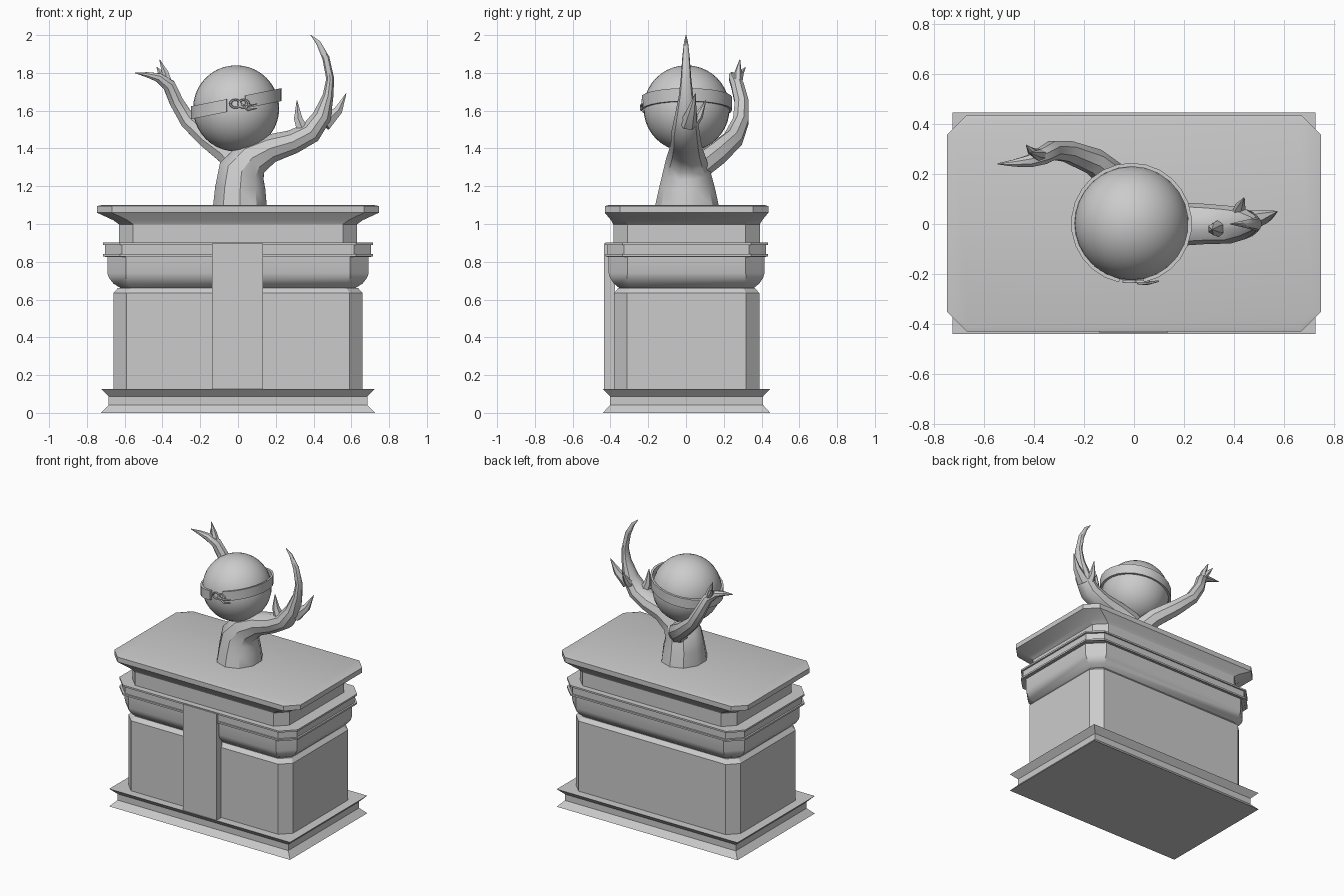
import bpy
import bmesh
import math
from mathutils import Vector

if "Cube" in bpy.data.objects:
    bpy.data.objects.remove(bpy.data.objects["Cube"])

stone = bpy.data.materials.new("grey_stone")
stone.diffuse_color = (0.6, 0.6, 0.6, 1)
stone.use_nodes = True
stone.node_tree.nodes["Principled BSDF"].inputs["Base Color"].default_value = stone.diffuse_color


def finish(ob, angle=30):
    ob.data.materials.append(stone)
    bpy.ops.object.select_all(action='DESELECT')
    ob.select_set(True)
    bpy.context.view_layer.objects.active = ob
    if angle:
        bpy.ops.object.shade_smooth_by_angle(angle=math.radians(angle))
    return ob


def loft(name, rings, angle=30):
    """Skin a list of equal-length rings and cap both ends."""
    bm = bmesh.new()
    vr = [[bm.verts.new(p) for p in r] for r in rings]
    n = len(vr[0])
    for a, b in zip(vr, vr[1:]):
        for i in range(n):
            j = (i + 1) % n
            bm.faces.new((a[i], a[j], b[j], b[i]))
    bm.faces.new(vr[0][::-1])
    bm.faces.new(vr[-1])
    bmesh.ops.recalc_face_normals(bm, faces=bm.faces)
    me = bpy.data.meshes.new(name)
    bm.to_mesh(me)
    bm.free()
    ob = bpy.data.objects.new(name, me)
    bpy.context.collection.objects.link(ob)
    return finish(ob, angle)


def section(z, hx, hy, c=0.0, cy=0.003):
    """Rectangle outline with chamfered corners."""
    pts = []
    for sx, sy in ((1, 1), (-1, 1), (-1, -1), (1, -1)):
        pair = [(sx * hx, sy * (hy - c)), (sx * (hx - c), sy * hy)]
        if sx * sy < 0:
            pair.reverse()
        pts += pair if c else pair[:1]
    return [(x, y + cy, z) for x, y in pts]


def tube(name, path, sides=8):
    """Tapered limb; each path entry is x, y, z, radius in plane, radius across."""
    pts = [Vector(p[:3]) for p in path]
    rings = []
    for i, p in enumerate(path):
        t = (pts[min(i + 1, len(pts) - 1)] - pts[max(i - 1, 0)]).normalized()
        n = t.cross(Vector((0, 1, 0))).normalized()
        s = n.cross(t)
        rings.append([pts[i] + n * p[3] * math.cos(a) + s * p[-1] * math.sin(a)
                      for a in (math.tau * (k + 0.5) / sides for k in range(sides))])
    return loft(name, rings, 35)


# Square plinth with a grooved edge
loft("plinth", [section(z, hx, hy) for z, hx, hy in (
    (0, .725, .443), (.042, .685, .405), (.087, .685, .405), (.127, .725, .443))], 0)

# Chamfered pedestal body
loft("pedestal_body", [section(*s) for s in (
    (.12, .66, .385, .07), (.635, .66, .385, .07), (.662, .635, .36, .06))], 20)

# Rounded lower moulding and neck
loft("lower_moulding", [section(*s) for s in (
    (.66, .62, .355, .06), (.685, .66, .385, .08), (.715, .683, .405, .09),
    (.74, .692, .413, .1), (.84, .692, .413, .1))])
loft("cornice_neck", [section(*s) for s in (
    (.84, .63, .388, .075), (1.0, .63, .388, .075))])

# Flat band with two rims
loft("band", [section(*s) for s in ((.825, .703, .42, .09), (.902, .703, .42, .09))], 0)
for name, z in (("band_rim_lower", .828), ("band_rim_upper", .89)):
    loft(name, [section(z, .715, .43, .09), section(z + .012, .715, .43, .09)], 0)

# Flared table top
loft("table_top", [section(*s) for s in (
    (.998, .63, .388, .075), (1.02, .66, .4, .075), (1.05, .725, .425, .078),
    (1.06, .747, .433, .08), (1.095, .747, .433, .08), (1.101, .715, .41, .055))], 20)

# Front hanging panel
bpy.ops.mesh.primitive_cube_add(size=1, location=(-.002, -.405, .511))
panel = bpy.context.object
panel.name = "front_panel"
panel.scale = (.27, .06, .773)
finish(panel, 0)

# Trunk running into the large right limb
tube("trunk_and_right_limb", [
    (.01, .005, 1.09, .15, .17), (.012, .005, 1.19, .14, .148),
    (.02, .003, 1.28, .13, .125), (.075, 0, 1.35, .105, .105),
    (.17, 0, 1.4, .08, .088), (.29, 0, 1.435, .067, .08),
    (.385, -.003, 1.485, .062, .075), (.445, 0, 1.57, .052, .06),
    (.477, 0, 1.68, .03, .038), (.488, 0, 1.77, .022, .028),
    (.465, 0, 1.88, .02, .02), (.425, 0, 1.96, .013, .011), (.385, 0, 2.0, .002, .002)], 10)

# Left limb curling round the back of the ball
tube("left_limb", [
    (.02, .05, 1.29, .07), (-.05, .16, 1.37, .065), (-.16, .25, 1.45, .055),
    (-.265, .29, 1.545, .045), (-.325, .295, 1.645, .04), (-.365, .272, 1.735, .036),
    (-.42, .25, 1.775, .026), (-.48, .243, 1.79, .015), (-.545, .24, 1.8, .002)])

# Prongs on both limbs: base, bend, tip
PRONGS = {
    "right_inner_prong": ((.35, -.015, 1.48, .04), (.318, -.02, 1.56, .025), (.312, -.022, 1.655, .002)),
    "right_outer_prong": ((.455, .01, 1.53, .045), (.53, .03, 1.6, .026), (.572, .05, 1.69, .002)),
    "right_back_prong": ((.42, .03, 1.53, .035), (.425, .07, 1.575, .022), (.44, .105, 1.655, .002)),
    "left_upper_prong": ((-.36, .275, 1.71, .028), (-.385, .275, 1.8, .02), (-.415, .285, 1.87, .002)),
    "left_short_prong": ((-.37, .275, 1.74, .022), (-.41, .29, 1.8, .016), (-.43, .315, 1.83, .002)),
}
for name, path in PRONGS.items():
    tube(name, path, 6)

# Ball
C = Vector((-.01, .003, 1.612))
bpy.ops.mesh.primitive_uv_sphere_add(segments=32, ring_count=20, radius=.228, location=C)
ball = bpy.context.object
ball.name = "ball"
finish(ball, 60)

# Tilted strap round the ball, open at the front for the knot
rings = []
for i in range(25):
    a = math.radians(-90 + 12 + (360 - 24) * i / 24)
    ring = []
    for r, dz in ((.226, -.034), (.241, -.034), (.241, .034), (.226, .034)):
        x = r * math.cos(a)
        ring.append((C.x + x, C.y + r * math.sin(a), 1.637 + .2 * x + dz))
    rings.append(ring)
loft("strap", rings)

# Knot with two loose ends
for name, x in (("knot_loop_left", -.014), ("knot_loop_right", .03)):
    bpy.ops.mesh.primitive_torus_add(major_segments=16, minor_segments=6, major_radius=.026,
                                     minor_radius=.007, location=(x, -.23, 1.637),
                                     rotation=(math.pi / 2, 0, 0))
    loop = bpy.context.object
    loop.name = name
    loop.scale = (1, .8, 1)
    finish(loop, 60)
for name, z in (("knot_end_upper", 1.635), ("knot_end_lower", 1.612)):
    tube(name, [(.015, -.235, 1.632, .007), (.055, -.236, z - .008, .007),
                (.1, -.228, z, .003)], 6)
